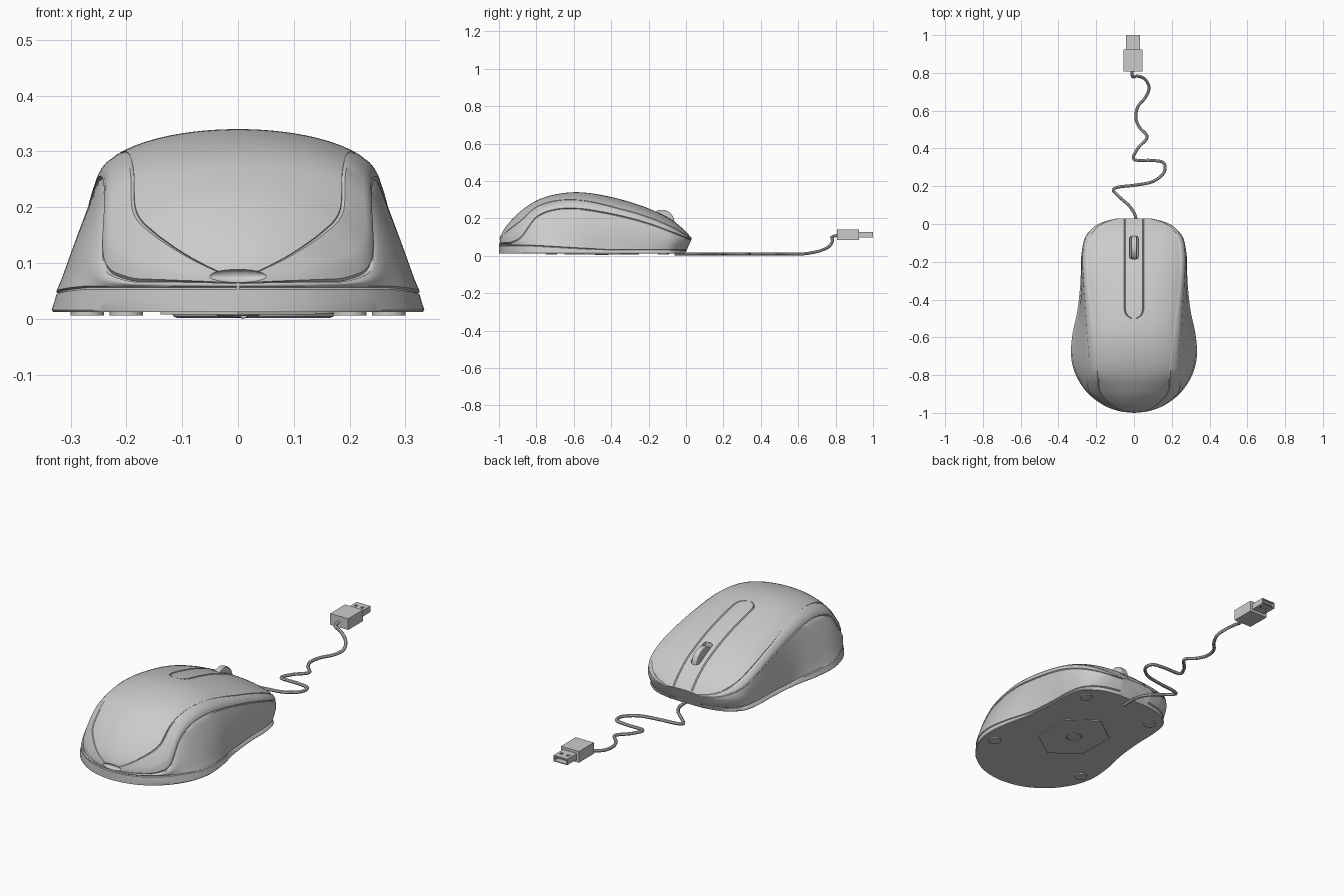
import bpy, bmesh, math
from mathutils import Vector

start_cube = bpy.data.objects.get("Cube")
if start_cube:
    bpy.data.objects.remove(start_cube, do_unlink=True)

grey = bpy.data.materials.new("plain grey")
grey.use_nodes = True
GREY = (0.6, 0.6, 0.6, 1)
grey.diffuse_color = GREY
for node in grey.node_tree.nodes:
    if node.type == 'BSDF_PRINCIPLED':
        node.inputs["Base Color"].default_value = GREY


def activate(ob):
    bpy.ops.object.select_all(action='DESELECT')
    ob.select_set(True)
    bpy.context.view_layer.objects.active = ob


def finish(ob, name):
    ob.name = name
    ob.data.materials.clear()
    ob.data.materials.append(grey)
    activate(ob)
    bpy.ops.object.shade_smooth_by_angle(angle=math.radians(32))
    return ob


def bevel(ob, width, segments=2):
    activate(ob)
    mod = ob.modifiers.new("bevel", 'BEVEL')
    mod.width, mod.segments = width, segments
    bpy.ops.object.modifier_apply(modifier=mod.name)


def box(name, loc, size, round_edge=0):
    bpy.ops.mesh.primitive_cube_add(size=1, location=loc)
    ob = bpy.context.object
    ob.scale = size
    bpy.ops.object.transform_apply(location=False, rotation=False, scale=True)
    if round_edge:
        bevel(ob, round_edge)
    return finish(ob, name)


def disc(name, loc, radius, depth, sides=32, rot=(0, 0, 0)):
    bpy.ops.mesh.primitive_cylinder_add(vertices=sides, radius=radius, depth=depth,
                                        location=loc, rotation=rot)
    return finish(bpy.context.object, name)


def cut(ob, cutter):
    cutter.hide_render = True
    activate(ob)
    mod = ob.modifiers.new("cut", 'BOOLEAN')
    mod.operation, mod.solver, mod.object = 'DIFFERENCE', 'EXACT', cutter
    bpy.ops.object.modifier_apply(modifier=mod.name)
    bpy.data.objects.remove(cutter, do_unlink=True)


def clamp(v):
    return max(0.0, min(1.0, v))


def spline(points, steps):
    """Smooth curve through points of any dimension."""
    p = [points[0]] + points + [points[-1]]
    out = []
    for i in range(1, len(p) - 2):
        for k in range(steps):
            t = k / steps
            out.append([b + 0.5 * t * (c - a + t * (2*a - 5*b + 4*c - d + t * (3*(b - c) + d - a)))
                        for a, b, c, d in zip(*p[i - 1:i + 3])])
    return out + [list(points[-1])]


# Stations from rear to nose: y, base half width, shoulder half width, shoulder height, crown height
STATIONS = [
    (-1, .003, .003, .064, .075), (-.992, .07, .068, .066, .105),
    (-.97, .14, .135, .067, .145), (-.93, .205, .198, .07, .195),
    (-.88, .258, .24, .1, .242), (-.8, .308, .24, .205, .295),
    (-.7, .333, .242, .245, .328), (-.58, .325, .25, .25, .34),
    (-.45, .298, .258, .232, .325), (-.3, .283, .268, .2, .288),
    (-.18, .28, .272, .165, .245), (-.08, .262, .258, .128, .195),
    (-.02, .215, .215, .105, .148), (.01, .165, .165, .092, .118),
    (.03, .09, .09, .085, .095)]
FLOOR = 0.012


def half_section(y, wb, ws, zs, h):
    """Points from the floor up to the crown, with seam grooves between the shells."""
    pts = []

    def add(x, z, inset=0.0):
        tuck = 0.035 * clamp((y + 0.15) / 0.18) * clamp(1 - (z - FLOOR) / 0.075)
        p = Vector((max(x, 0.0), y - tuck, z))
        if inset:
            p += (Vector((0, -0.5, z)) - p).normalized() * min(inset, 0.6 * x + 0.001)
        pts.append(p)

    # base skirt and its seam
    seam = 0.03 + 0.026 * clamp((-0.4 - y) / 0.45)
    xs = wb * 0.975
    add(wb * 0.99, FLOOR)
    add(wb, FLOOR + 0.004)
    add((wb + xs) / 2, (FLOOR + seam) / 2)
    add(xs, seam - 0.003)
    add(xs, seam, 0.005)
    add(xs, seam + 0.003)
    # flared side panel
    low = seam + 0.003
    for k in range(1, 10):
        t = k / 10
        x = xs + (ws - xs) * t ** 0.9 + 0.006 * clamp(wb / 0.2) * math.sin(math.pi * t)
        add(x, low + (zs - low) * t)
    add(ws, zs - 0.003)
    add(ws, zs, 0.005)

    # domed top with edge seams and the centre strip
    def dome(frac):
        return zs + (h - zs) * math.sqrt(max(0.0, 1 - frac * frac))
    edge = 0.75 + 0.16 * clamp((y + 0.95) / 0.6)
    u = clamp((y + 0.5) / 0.06)
    gap = min(0.004, 0.1 * ws)
    strip = min(0.05 * (0.25 + 0.75 * math.sqrt(1 - (1 - u) ** 2)), 0.5 * ws)
    depth = 0.006 if y > -0.5 else 0.0
    for f in (0.999, 0.99, 0.97, 0.94):
        add(ws * f, dome(f))
    for k in (1, 0, -1):
        f = edge + 0.012 * k
        add(ws * f, dome(f), 0 if k else 0.005)
    a, b = ws * (edge - 0.012), strip + gap
    for k in range(1, 9):
        x = a + (b - a) * k / 9
        add(x, dome(x / ws))
    for x, d in ((b, 0), (strip, depth), (strip - gap, 0), (strip / 2, 0), (0, 0)):
        add(x, dome(x / ws) - d)
    return pts


# Main body shell
bm = bmesh.new()
rings = []
for station in spline(STATIONS, 8):
    half = half_section(*station)
    ring = half + [Vector((-p.x, p.y, p.z)) for p in reversed(half[:-1])]
    rings.append([bm.verts.new(p) for p in ring])
count = len(rings[0])
for r0, r1 in zip(rings, rings[1:]):
    for i in range(count):
        j = (i + 1) % count
        bm.faces.new((r0[i], r0[j], r1[j], r1[i]))
bm.faces.new(rings[0])
bm.faces.new(rings[-1])
bmesh.ops.recalc_face_normals(bm, faces=bm.faces)
mesh = bpy.data.meshes.new("body_shell")
bm.to_mesh(mesh)
bm.free()
body = bpy.data.objects.new("body_shell", mesh)
bpy.context.collection.objects.link(body)

# Wheel slot and rear finger notch
cut(body, box("slot_cutter", (0, -.125, .22), (.048, .12, .16), .012))
bpy.ops.mesh.primitive_uv_sphere_add(segments=32, ring_count=16, radius=1, location=(0, -1, .077))
notch = bpy.context.object
notch.scale = (.055, .014, .012)
cut(body, notch)
finish(body, "body_shell")

# Scroll wheel
wheel = disc("scroll_wheel", (0, -.13, .178), .068, .03, 40, (0, math.pi / 2, 0))
bevel(wheel, .005)
finish(wheel, "scroll_wheel")

# Underside: feet, hexagonal plate and sensor ring
for side, label in ((1, "left"), (-1, "right")):
    disc("front_foot_" + label, (side * .2, -.12, .01), .03, .008)
    disc("rear_foot_" + label, (side * .27, -.72, .01), .03, .008)
plate = disc("label_plate", (0, -.45, .011), .2, .006, 6)
plate.scale = (.8, 1, 1)
bpy.ops.mesh.primitive_torus_add(location=(0, -.45, .009), major_radius=.035, minor_radius=.004,
                                 major_segments=32, minor_segments=8)
finish(bpy.context.object, "sensor_ring")

# Cable
PATH = [
    (.01, -.06, .009), (.01, .03, .009), (-.02, .09, .01), (-.08, .145, .01), (-.11, .18, .01),
    (-.08, .196, .01), (0, .205, .01), (.1, .225, .01), (.16, .275, .01), (.155, .325, .01),
    (.09, .337, .01), (0, .342, .01), (.02, .4, .01), (.07, .46, .01), (.03, .51, .01),
    (.01, .56, .01), (.02, .62, .01), (.06, .67, .016), (.08, .72, .028), (.06, .765, .05),
    (.02, .783, .08), (-.008, .78, .1), (-.008, .82, .112)]
curve = bpy.data.curves.new("cable", 'CURVE')
curve.dimensions = '3D'
curve.bevel_depth, curve.bevel_resolution = 0.008, 2
curve.use_fill_caps = True
line = curve.splines.new('POLY')
track = spline(PATH, 6)
line.points.add(len(track) - 1)
for point, co in zip(line.points, track):
    point.co = (*co, 1)
cable = bpy.data.objects.new("cable", curve)
bpy.context.collection.objects.link(cable)
activate(cable)
bpy.ops.object.convert(target='MESH')
finish(bpy.context.object, "cable")

# Plug: housing, hollow metal sleeve with latch holes, and tongue
box("plug_housing", (-.005, .866, .112), (.1, .118, .056))
sleeve = box("plug_sleeve", (-.005, .96, .112), (.076, .08, .03))
cut(sleeve, box("cavity_cutter", (-.005, .98, .112), (.066, .1, .021)))
for x in (-.023, .013):
    cut(sleeve, box("hole_cutter", (x, .965, .112), (.014, .016, .06)))
finish(sleeve, "plug_sleeve")
box("plug_tongue", (-.005, .955, .117), (.064, .07, .009))
